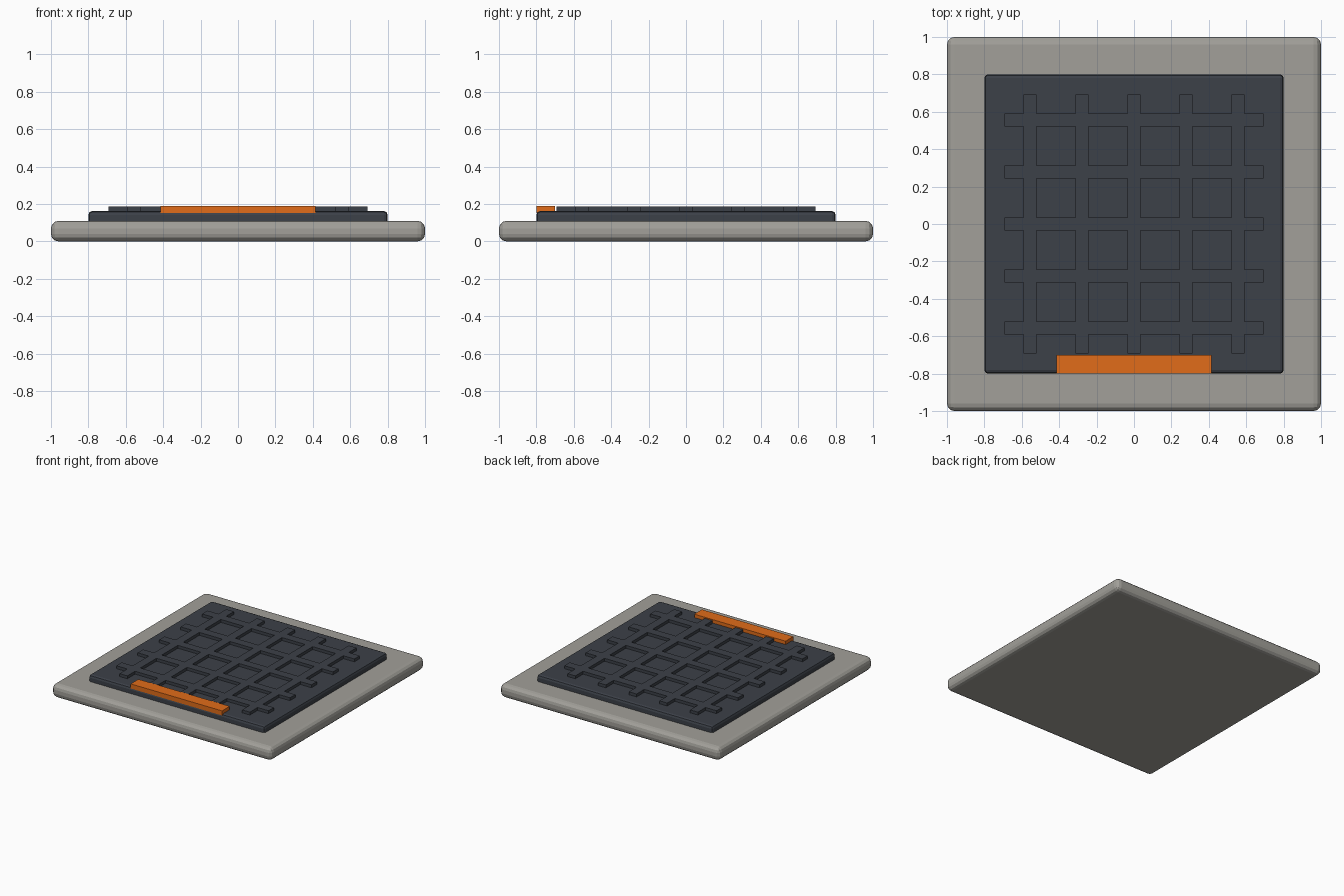
import bpy, bmesh

if "Cube" in bpy.data.objects:
    bpy.data.objects.remove(bpy.data.objects["Cube"])


def material(name, color):
    m = bpy.data.materials.new(name)
    m.diffuse_color = color
    m.use_nodes = True
    m.node_tree.nodes["Principled BSDF"].inputs["Base Color"].default_value = m.diffuse_color
    return m


def box(name, lo, hi, mat=None, bevel=0.0, segments=3):
    bm = bmesh.new()
    bmesh.ops.create_cube(bm, size=1)
    for v in bm.verts:
        v.co = [(a + b) / 2 + c * (b - a) for a, b, c in zip(lo, hi, v.co)]
    return finish(name, bm, mat, bevel, segments)


def finish(name, bm, mat=None, bevel=0.0, segments=3):
    mesh = bpy.data.meshes.new(name)
    bm.to_mesh(mesh)
    bm.free()
    ob = bpy.data.objects.new(name, mesh)
    bpy.context.collection.objects.link(ob)
    if mat:
        mesh.materials.append(mat)
    if bevel:
        mod = ob.modifiers.new("rounded_edges", 'BEVEL')
        mod.width, mod.segments = bevel, segments
    return ob


stone = material("stone_grey", (0.36, 0.35, 0.32, 1))
dark = material("dark_slate", (0.045, 0.052, 0.065, 1))
orange = material("orange", (0.75, 0.15, 0.01, 1))

# Floor slab and raised plate
box("base_slab", (-1, -1, 0), (1, 1, 0.11), stone, 0.04)
box("raised_plate", (-0.8, -0.8, 0.09), (0.8, 0.8, 0.162), dark, 0.02, 2)

# Crossed tread bars as one clean lattice: odd strips are bars, even ones gaps
half, pitch, reach = 0.035, 0.2785, 0.692
cuts = [-reach]
for i in range(-2, 3):
    cuts += [i * pitch - half, i * pitch + half]
cuts.append(reach)

bm = bmesh.new()
grid = [[bm.verts.new((x, y, 0.15)) for y in cuts] for x in cuts]
for i in range(len(cuts) - 1):
    for j in range(len(cuts) - 1):
        if i % 2 or j % 2:
            bm.faces.new((grid[i][j], grid[i + 1][j],
                          grid[i + 1][j + 1], grid[i][j + 1]))
bmesh.ops.delete(bm, geom=[v for v in bm.verts if not v.link_faces], context='VERTS')
ext = bmesh.ops.extrude_face_region(bm, geom=bm.faces[:], use_keep_orig=True)
for v in ext["geom"]:
    if isinstance(v, bmesh.types.BMVert):
        v.co.z = 0.186
bmesh.ops.recalc_face_normals(bm, faces=bm.faces[:])
finish("tread_lattice", bm, dark)

# Marker strip on the front edge
box("front_marker", (-0.415, -0.8, 0.152), (0.415, -0.7, 0.19), orange)
